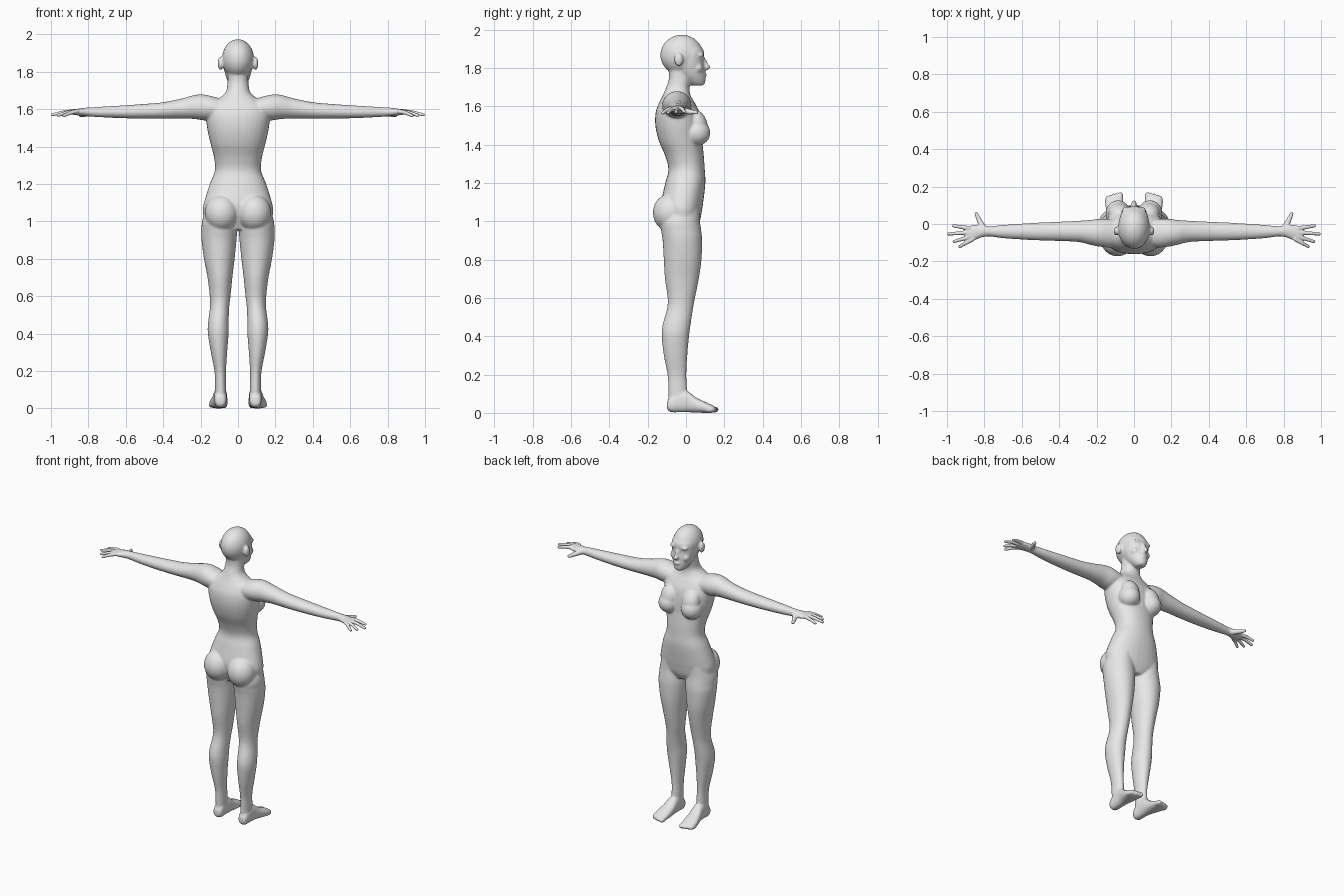
import bpy, bmesh, math
from mathutils import Vector, Matrix

skin = bpy.data.materials.new("light grey")
skin.diffuse_color = (0.8, 0.8, 0.8, 1)


def spline(rows, steps=5):
    """Smoothly interpolate cross-section rows (Catmull-Rom)."""
    out = []
    for i in range(len(rows) - 1):
        p = [rows[max(i - 1, 0)], rows[i], rows[i + 1], rows[min(i + 2, len(rows) - 1)]]
        for k in range(steps):
            t = k / steps
            out.append([0.5 * (2 * b + (c - a) * t + (2 * a - 5 * b + 4 * c - d) * t * t
                               + (3 * b - a - 3 * c + d) * t ** 3) for a, b, c, d in zip(*p)])
    return out + [list(rows[-1])]


def loft(bm, axis, rows, side=1, power=2.0, n=32):
    """Rows: position along axis, then min/max on each of the other two axes."""
    rings = []
    for t, a0, a1, b0, b1 in spline(rows):
        ring = []
        for i in range(n):
            c, s = math.cos(2 * math.pi * i / n), math.sin(2 * math.pi * i / n)
            a = (a0 + a1) / 2 + (a1 - a0) / 2 * math.copysign(abs(c) ** (2 / power), c)
            b = (b0 + b1) / 2 + (b1 - b0) / 2 * math.copysign(abs(s) ** (2 / power), s)
            x, y, z = {'x': (t, a, b), 'y': (a, t, b), 'z': (a, b, t)}[axis]
            ring.append(bm.verts.new((x * side, y, z)))
        rings.append(ring)
    for r, q in zip(rings, rings[1:]):
        for i in range(n):
            bm.faces.new((r[i], r[(i + 1) % n], q[(i + 1) % n], q[i]))
    bm.faces.new(rings[0])
    bm.faces.new(rings[-1])


def ball(bm, loc, radii, side=1, tilt=0):
    m = (Matrix.Translation((loc[0] * side, loc[1], loc[2])) @ Matrix.Rotation(tilt, 4, 'X')
         @ Matrix.Diagonal((*radii, 1)))
    bmesh.ops.create_uvsphere(bm, u_segments=24, v_segments=16, radius=1, matrix=m)


def finger(bm, points, r0, r1, side):
    pts = [Vector((p[0] * side, p[1], p[2])) for p in points]
    radii = [r0 + (r1 - r0) * i / (len(pts) - 1) for i in range(len(pts))]
    for p, r in zip(pts, radii):
        ball(bm, p, (r, r, r))
    for p, q, r, s in zip(pts, pts[1:], radii, radii[1:]):
        d = q - p
        m = Matrix.Translation((p + q) / 2) @ d.to_track_quat('Z', 'Y').to_matrix().to_4x4()
        bmesh.ops.create_cone(bm, cap_ends=True, segments=16, radius1=r, radius2=s,
                              depth=d.length, matrix=m)


def finish(bm, name, voxel, smooth):
    """Fuse the overlapping parts into one smooth skin."""
    bmesh.ops.recalc_face_normals(bm, faces=bm.faces[:])
    me = bpy.data.meshes.new(name)
    bm.to_mesh(me)
    bm.free()
    me.materials.append(skin)
    me.polygons.foreach_set("use_smooth", [True] * len(me.polygons))
    ob = bpy.data.objects.new(name, me)
    bpy.context.collection.objects.link(ob)
    rm = ob.modifiers.new("fuse", 'REMESH')
    rm.mode, rm.voxel_size, rm.use_smooth_shade = 'VOXEL', voxel, True
    sm = ob.modifiers.new("soften", 'SMOOTH')
    sm.factor, sm.iterations = 0.5, smooth


body = bmesh.new()

# torso and neck: z, x range, y range
torso = [(0.955, .08, -.09, .05), (1.0, .17, -.11, .072), (1.05, .188, -.125, .082),
         (1.1, .182, -.13, .09), (1.2, .151, -.108, .101), (1.27, .124, -.092, .098),
         (1.34, .128, -.108, .093), (1.42, .148, -.142, .085), (1.5, .165, -.16, .082),
         (1.57, .17, -.158, .07), (1.62, .15, -.14, .045), (1.655, .105, -.122, .025),
         (1.69, .066, -.107, .018), (1.74, .056, -.09, .025), (1.8, .055, -.09, .03)]
loft(body, 'z', [(z, -w, w, b, f) for z, w, b, f in torso], power=2.2)

# head: skull, face, nose, lips, brow
ball(body, (0, -.022, 1.868), (.086, .112, .106))
loft(body, 'z', [(1.708, -.022, .022, .03, .088), (1.725, -.04, .04, 0, .101),
                 (1.76, -.06, .06, -.04, .101), (1.80, -.072, .072, -.06, .098),
                 (1.835, -.078, .078, -.06, .093), (1.89, -.076, .076, -.06, .093),
                 (1.93, -.055, .055, -.05, .06)])
ball(body, (0, .103, 1.805), (.016, .025, .017))
ball(body, (0, .094, 1.825), (.011, .02, .034), tilt=.35)
ball(body, (0, .095, 1.765), (.024, .014, .012))

for s in (1, -1):
    # ear and brow
    ball(body, (.094, -.038, 1.845), (.015, .024, .036), s)
    ball(body, (.035, .077, 1.868), (.03, .017, .012), s)
    ball(body, (.044, .062, 1.80), (.024, .025, .025), s)
    # chest and buttock
    ball(body, (.085, .055, 1.462), (.067, .072, .068), s)
    ball(body, (.08, .06, 1.51), (.058, .05, .075), s, tilt=.35)
    ball(body, (.088, -.085, 1.045), (.09, .088, .098), s)
    # leg
    loft(body, 'z', [(1.07, .03, .17, -.1, .07), (1.0, .006, .192, -.135, .073),
                     (.95, .005, .195, -.13, .08), (.9, .008, .195, -.122, .084),
                     (.8, .018, .182, -.116, .081), (.7, .03, .163, -.11, .067),
                     (.6, .04, .151, -.096, .047), (.54, .047, .15, -.1, .036),
                     (.46, .05, .16, -.122, .024), (.4, .05, .161, -.127, .016),
                     (.3, .058, .145, -.116, .007), (.2, .064, .126, -.097, .002),
                     (.12, .063, .123, -.092, .006), (.05, .062, .123, -.09, .005)], s)
    # foot and toes
    loft(body, 'y', [(-.099, .075, .115, .02, .06), (-.08, .062, .125, .004, .085),
                     (-.03, .06, .128, .003, .115), (.01, .058, .132, .003, .112),
                     (.05, .056, .142, .002, .082), (.09, .055, .152, 0, .062),
                     (.13, .058, .154, 0, .044), (.15, .064, .148, .003, .034)], s, 2.4)
    for i in range(5):
        ball(body, (.073 + .018 * i, .146 - .003 * i * i / 2, .017),
             (.016 if i == 0 else .011, .026, .017 - .001 * i), s)
    # arm
    loft(body, 'x', [(.06, -.11, .01, 1.56, 1.648), (.12, -.125, .025, 1.545, 1.664),
                     (.18, -.122, .028, 1.54, 1.678), (.23, -.112, .022, 1.547, 1.676),
                     (.3, -.096, .017, 1.55, 1.657), (.4, -.091, .012, 1.549, 1.637),
                     (.5, -.088, .008, 1.549, 1.628), (.6, -.083, .002, 1.551, 1.621),
                     (.7, -.076, -.005, 1.555, 1.615), (.77, -.067, -.012, 1.559, 1.611),
                     (.81, -.067, -.01, 1.562, 1.608)], s)
finish(body, "body", .006, 8)

# hands with fingers and thumb
for s, name in ((1, "right_hand"), (-1, "left_hand")):
    hand = bmesh.new()
    loft(hand, 'x', [(.77, -.066, -.013, 1.561, 1.609), (.81, -.07, -.008, 1.562, 1.608),
                     (.85, -.085, -.004, 1.566, 1.603), (.885, -.09, -.013, 1.571, 1.598),
                     (.90, -.085, -.02, 1.574, 1.594)], s)
    knuckles = (-.023, -.045, -.065, -.081)
    tips = ((.965, -.01, 1.572), (.991, -.053, 1.570), (.962, -.094, 1.567), (.932, -.121, 1.565))
    for i, (ky, tip) in enumerate(zip(knuckles, tips)):
        base = Vector((.88 - .006 * i, ky, 1.588))
        mid = base.lerp(Vector(tip), .5) + Vector((0, 0, .004))
        finger(hand, [base, mid, tip], .0125, .0085, s)
    finger(hand, [(.805, -.025, 1.58), (.826, .016, 1.572), (.843, .055, 1.568)], .019, .0095, s)
    finish(hand, name, .004, 3)
